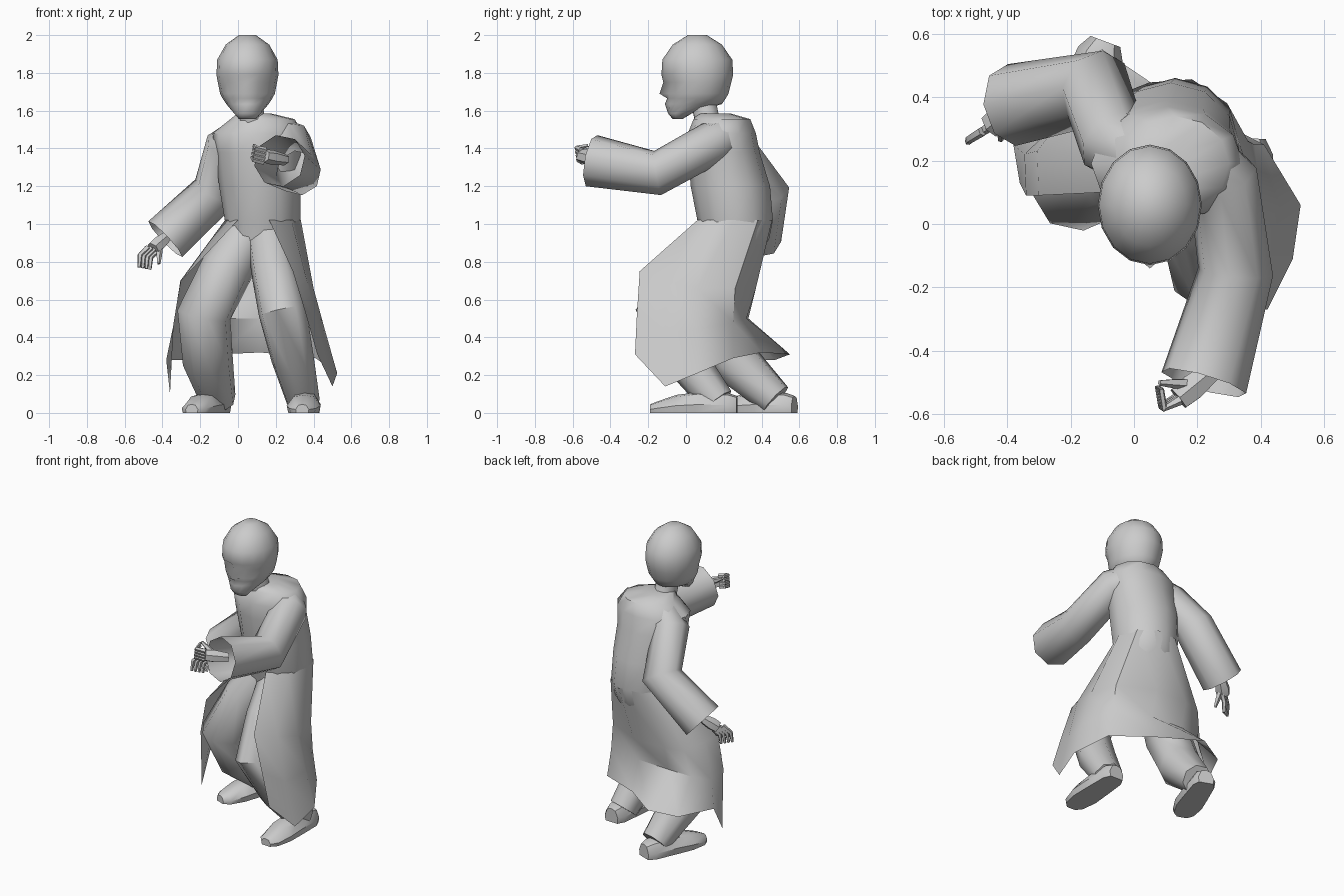
import bpy, bmesh, math
from mathutils import Vector

if "Cube" in bpy.data.objects:
    bpy.data.objects.remove(bpy.data.objects["Cube"])

def loft(name, rings, closed=True, cap0=False, cap1=False, angle=50):
    bm = bmesh.new()
    rows = [[bm.verts.new(p) for p in r] for r in rings]
    n = len(rows[0])
    for a, b in zip(rows, rows[1:]):
        for i in range(n if closed else n - 1):
            j = (i + 1) % n
            bm.faces.new((a[i], a[j], b[j], b[i]))
    if cap0:
        bm.faces.new(rows[0][::-1])
    if cap1:
        bm.faces.new(rows[-1])
    bmesh.ops.recalc_face_normals(bm, faces=bm.faces)
    me = bpy.data.meshes.new(name)
    bm.to_mesh(me)
    bm.free()
    ob = bpy.data.objects.new(name, me)
    bpy.context.collection.objects.link(ob)
    bpy.ops.object.select_all(action='DESELECT')
    ob.select_set(True)
    bpy.context.view_layer.objects.active = ob
    bpy.ops.object.shade_smooth_by_angle(angle=math.radians(angle))
    return ob

def oval(cx, cy, z, rx, ry, n=12):
    return [(cx + rx * math.cos(2 * math.pi * i / n), cy + ry * math.sin(2 * math.pi * i / n), z) for i in range(n)]

def tube(name, pts, n=8, flat=1.0, cap0=False, cap1=False):
    """Points are (x, y, z, radius); flat squashes the vertical radius."""
    ps = [Vector(p[:3]) for p in pts]
    rings = []
    side = None
    for k, p in enumerate(ps):
        d = Vector()
        if k:
            d += (p - ps[k - 1]).normalized()
        if k < len(ps) - 1:
            d += (ps[k + 1] - p).normalized()
        d.normalize()
        if side is None:
            ref = Vector((0, 0, 1)) if abs(d.z) < .9 else Vector((0, -1, 0))
            side = d.cross(ref)
        side = (side - d * side.dot(d)).normalized()
        up = side.cross(d)
        r = pts[k][3]
        rings.append([p + side * r * math.cos(2 * math.pi * (i + .5) / n)
                      + up * r * flat * math.sin(2 * math.pi * (i + .5) / n) for i in range(n)])
    return loft(name, rings, True, cap0, cap1)

# head: (z, front y, back y, half width, nose push, eye socket push)
head = [(1.555, -.07, -.02, .045, 0, 0), (1.585, -.095, .03, .07, 0, 0), (1.635, -.10, .19, .112, -.012, 0),
        (1.665, -.10, .21, .132, 0, 0), (1.69, -.105, .225, .145, -.035, 0), (1.75, -.11, .24, .157, -.01, .018),
        (1.79, -.13, .25, .164, 0, 0), (1.87, -.125, .245, .16, 0, 0), (1.95, -.07, .19, .115, 0, 0),
        (2.0, .01, .11, .045, 0, 0)]
rings = []
for z, f, b, w, nose, eye in head:
    r = oval(.05, (f + b) / 2, z, w, (b - f) / 2, 16)
    for i, push in ((12, nose), (11, eye), (13, eye)):
        r[i] = (r[i][0], r[i][1] + push, z)
    rings.append(r)
loft("head", rings, True, True, True, 60)
tube("neck", [(.09, .14, 1.48, .085), (.075, .11, 1.56, .07), (.065, .09, 1.66, .07)])

# coat body, sloping in to the collar
body = [(.12, .25, .86, .16, .15), (.12, .265, .92, .19, .175), (.13, .26, 1.02, .2, .2), (.115, .235, 1.2, .215, .21),
        (.105, .2, 1.38, .225, .19), (.105, .19, 1.48, .24, .18), (.13, .19, 1.555, .17, .15),
        (.085, .15, 1.585, .09, .085)]
loft("coat_body", [oval(*b) for b in body], True, True, True)

# open coat skirt, from the right front edge round the back to the left front edge
waist = []
for i in range(9):
    a = math.radians(-80 + i * 38.75)
    waist.append((.13 + .203 * math.cos(a), .26 + .203 * math.sin(a), 1.02))
thigh = [(.29, -.245, .75), (.365, -.1, .7), (.4, .06, .66), (.36, .26, .66), (.13, .37, .66),
         (-.1, .37, .66), (-.22, .34, .66), (-.305, .23, .7), (-.3, .09, .7)]
knee = [(.36, -.26, .52), (.43, -.11, .42), (.46, .06, .44), (.38, .25, .48), (.13, .32, .5),
        (-.1, .33, .5), (-.25, .3, .48), (-.345, .22, .45), (-.34, .09, .48)]
hem = [(.42, -.27, .31), (.5, -.11, .14), (.525, .06, .21), (.41, .25, .29), (.12, .4, .32),
       (-.1, .55, .31), (-.27, .47, .28), (-.38, .25, .28), (-.36, .13, .1)]
loft("coat_skirt", [waist, thigh, knee, hem], closed=False)

# sleeves
tube("right_sleeve", [(.2, .23, 1.475, .095), (.28, .14, 1.43, .115), (.32, -.15, 1.27, .12),
                      (.22, -.5, 1.335, .14)], 8, 1, True)
tube("left_sleeve", [(.02, .21, 1.475, .095), (-.065, .255, 1.405, .115), (-.12, .425, 1.17, .125),
                     (-.385, .375, .92, .13)], 8, 1, True)

# trouser legs
tube("right_leg", [(.16, .23, .96, .12), (.19, .02, .74, .12), (.235, -.14, .54, .13),
                   (.29, 0, .28, .115), (.345, .17, .06, .09)], 8, 1, True, True)
tube("left_leg", [(.06, .25, .96, .13), (-.06, .17, .76, .14), (-.18, .12, .52, .145),
                  (-.16, .25, .28, .135), (-.105, .475, .07, .095)], 8, 1, True, True)

# shoes: (fraction from heel to toe, half width, height)
def shoe(name, heel, toe):
    h, t = Vector((*heel, 0)), Vector((*toe, 0))
    side = (t - h).cross(Vector((0, 0, 1))).normalized()
    rings = []
    for f, w, z in [(0, .05, .09), (.1, .075, .105), (.45, .085, .11), (.7, .09, .095), (.92, .07, .06), (1, .035, .045)]:
        c = h.lerp(t, f)
        rings.append([c + side * w * u + Vector((0, 0, z * v)) for u, v in
                      [(-.9, 0), (.9, 0), (1, .4), (.6, .9), (0, 1), (-.6, .9), (-1, .4)]])
    loft(name, rings, True, True, True, 40)

shoe("right_shoe", (.365, .27), (.34, -.19))
shoe("left_shoe", (-.09, .575), (-.245, .16))

# hands: palm, four fingers and a thumb along a wrist-knuckle-bend-tip path
def hand(name, wrist, knuckle, bend, tip, spread, thumb):
    w, k, b, t, s = map(Vector, (wrist, knuckle, bend, tip, spread))
    tube(name + "_palm", [(*w, .035), (*w.lerp(k, .6), .047), (*k, .042)], 6, .85, True, True)
    for i in range(4):
        o = s * (i - 1.5)
        tube(f"{name}_finger_{i}", [(*(k + o), .016), (*(b + o), .014), (*(t + o), .009)], 5, 1, True, True)
    tube(name + "_thumb", [(*w.lerp(k, .5), .02), (*w.lerp(k, .5).lerp(Vector(thumb), .6), .016), (*thumb, .009)],
         5, 1, True, True)

hand("right_hand", (.25, -.46, 1.34), (.14, -.55, 1.36), (.09, -.575, 1.37), (.08, -.515, 1.385),
     (.004, -.003, .021), (.08, -.5, 1.415))
hand("left_hand", (-.38, .365, .93), (-.45, .31, .87), (-.49, .285, .83), (-.495, .275, .765),
     (.019, .012, -.004), (-.42, .265, .79))
